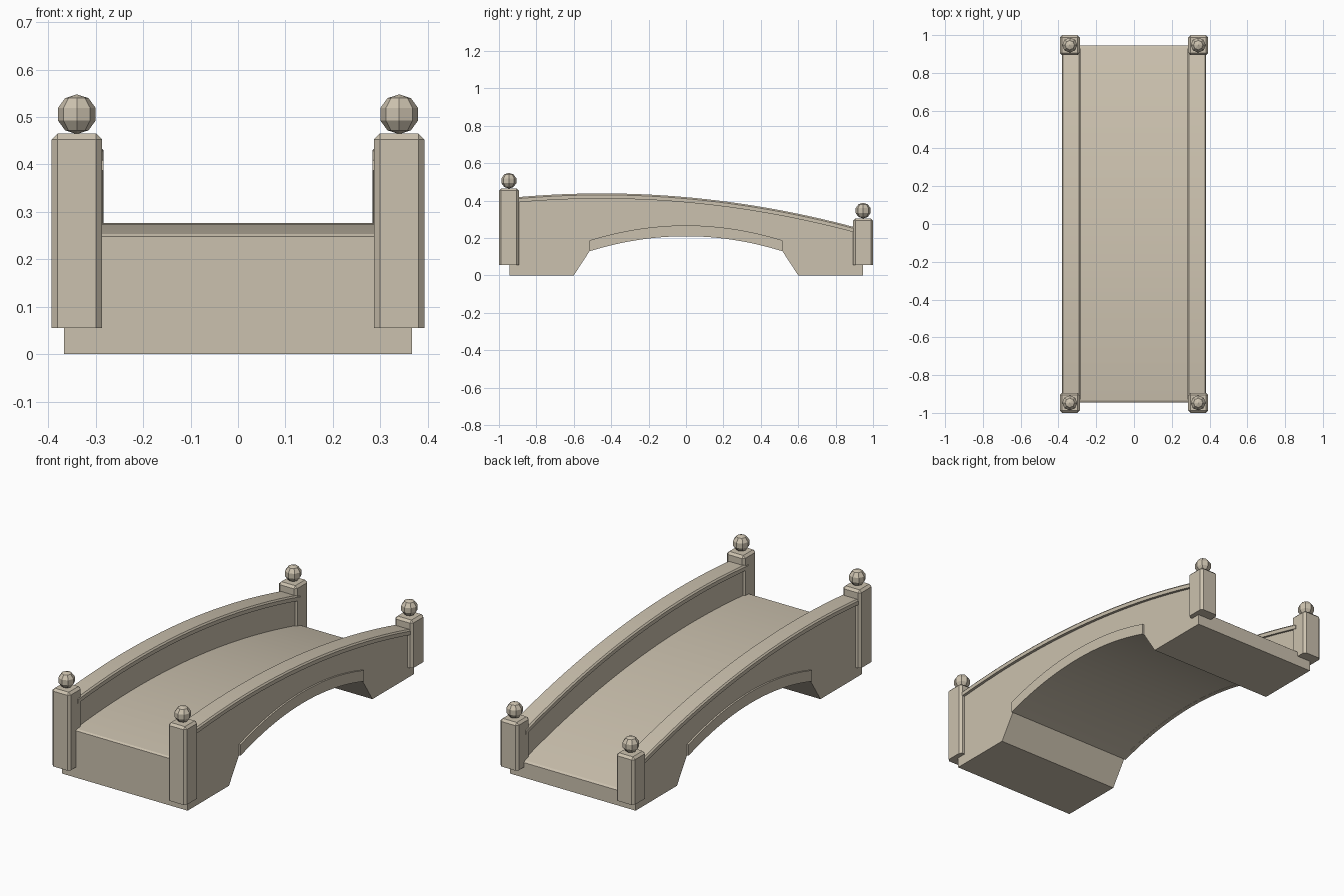
import bpy
import bmesh
import math

if "Cube" in bpy.data.objects:
    bpy.data.objects.remove(bpy.data.objects["Cube"], do_unlink=True)

# One sandstone colour throughout
stone = bpy.data.materials.new("sandstone")
stone.use_nodes = True
colour = (0.60, 0.535, 0.425, 1)
stone.diffuse_color = colour
bsdf = stone.node_tree.nodes["Principled BSDF"]
bsdf.inputs["Base Color"].default_value = colour
bsdf.inputs["Roughness"].default_value = 0.9

END = 0.945        # half length of the stonework
SPRING = 0.515     # half span of the arch
FOOT = 0.60        # inner edge of each foot


def rail_top(y):
    return 0.418 - 0.089 * y - 0.0988 * y * y


def deck_top(y):
    chamfer = 0.005 if abs(y) > END - 0.001 else 0
    return rail_top(y) - 0.161 - chamfer


def arch(y):
    """Underside: flat feet, sloped springers, shallow arch."""
    d = abs(y)
    if d >= FOOT:
        return 0.0
    if d > SPRING:
        return 0.13 * (FOOT - d) / (FOOT - SPRING)
    return 0.21 - 0.08 * (d / SPRING) ** 2


def steps(a, b, n):
    return [a + (b - a) * i / n for i in range(n + 1)]


def finish(name, bm, mirror_axes=(), smooth=False):
    bmesh.ops.recalc_face_normals(bm, faces=bm.faces[:])
    mesh = bpy.data.meshes.new(name)
    bm.to_mesh(mesh)
    bm.free()
    mesh.materials.append(stone)
    ob = bpy.data.objects.new(name, mesh)
    bpy.context.collection.objects.link(ob)
    if mirror_axes:
        mod = ob.modifiers.new("mirror", 'MIRROR')
        mod.use_axis = [a in mirror_axes for a in "xyz"]
        mod.use_mirror_merge = False
    if smooth:
        bpy.ops.object.select_all(action='DESELECT')
        ob.select_set(True)
        bpy.context.view_layer.objects.active = ob
        bpy.ops.object.shade_smooth_by_angle(angle=math.radians(20))
    return ob


def loft(name, ys, section, mirror_axes=()):
    """Join the (x, z) sections found at each y into a closed solid."""
    bm = bmesh.new()
    rings = [[bm.verts.new((x, y, z)) for x, z in section(y)] for y in ys]
    n = len(rings[0])
    for a, b in zip(rings, rings[1:]):
        for i in range(n):
            j = (i + 1) % n
            bm.faces.new((a[i], a[j], b[j], b[i]))
    bm.faces.new(rings[0])
    bm.faces.new(rings[-1])
    return finish(name, bm, mirror_axes, smooth=True)


def box(x0, x1, z0, z1):
    return [(x0, z0), (x1, z0), (x1, z1), (x0, z1)]


span = steps(-SPRING, SPRING, 24)
outer = steps(FOOT, END - 0.01, 6) + [END]
body_ys = [-y for y in reversed(outer)] + span + outer

# Deck and the solid stone beneath it
loft("deck", body_ys, lambda y: box(-0.31, 0.31, arch(y), deck_top(y)))

# Side walls
loft("side_wall", body_ys,
     lambda y: box(0.295, 0.367, arch(y), rail_top(y) - 0.015), "x")

# Raised band over the arch on each side
loft("arch_trim", span,
     lambda y: box(0.355, 0.376, arch(y) - 0.001, arch(y) + 0.057), "x")


# Chamfered coping on each wall
def coping_section(y):
    z = rail_top(y)
    return [(0.284, z - 0.028), (0.382, z - 0.028), (0.382, z - 0.008),
            (0.375, z), (0.291, z), (0.284, z - 0.008)]


loft("rail_coping", steps(-0.93, 0.93, 36), coping_section, "x")


# Corner posts with ball finials
def post(name, y, bottom, top):
    bm = bmesh.new()
    bmesh.ops.create_cube(bm, size=1)
    for v in bm.verts:
        v.co.x = 0.34 + v.co.x * 0.106
        v.co.y = y + v.co.y * 0.106
        v.co.z = top if v.co.z > 0 else bottom
    edges = [e for e in bm.edges if max(v.co.z for v in e.verts) > bottom + 0.01]
    bmesh.ops.bevel(bm, geom=edges, offset=0.012, segments=1, affect='EDGES')
    finish(name + "_posts", bm, "x")

    bm = bmesh.new()
    bmesh.ops.create_uvsphere(bm, u_segments=8, v_segments=5, radius=0.042)
    bmesh.ops.translate(bm, verts=bm.verts[:], vec=(0.34, y, top + 0.041))
    finish(name + "_ball_finials", bm, "x")


post("front", -0.947, 0.055, 0.465)
post("back", 0.947, 0.055, 0.305)
